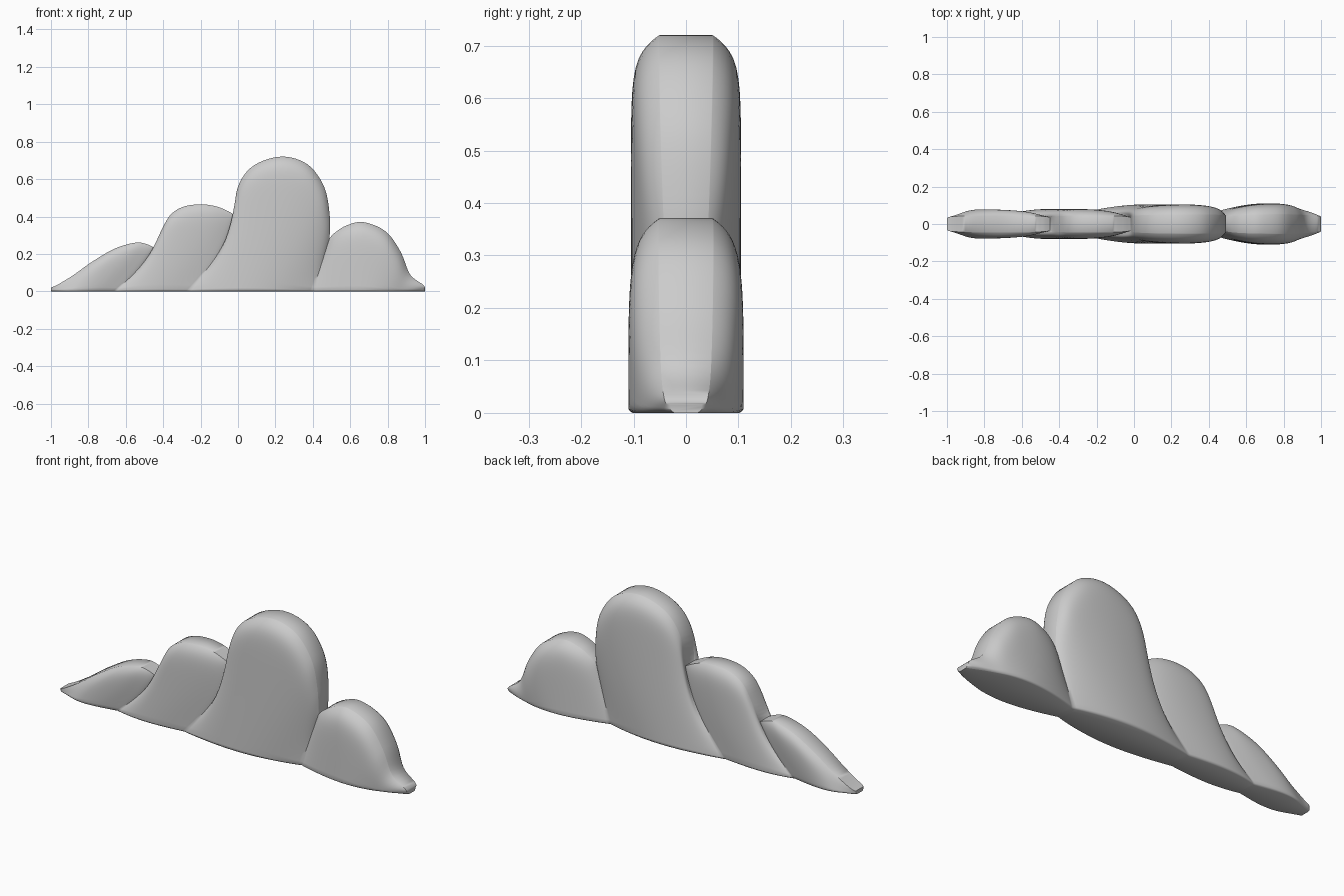
import bpy, bmesh
from math import sin, pi, exp
from mathutils import Vector

cube = bpy.data.objects.get("Cube")
if cube:
    bpy.data.objects.remove(cube)

grey = bpy.data.materials.new("soft grey")
grey.use_nodes = True
colour = (0.6, 0.6, 0.6, 1)
grey.diffuse_color = colour
grey.node_tree.nodes["Principled BSDF"].inputs["Base Color"].default_value = colour

# Creases between puffs: base x, half width at base, half width at top, sideways bend
creases = [(-1, .03, .03, 0), (-.66, .055, .035, .02), (-.27, .065, .035, .04),
           (.4, .055, .04, 0), (1, .03, .03, 0)]

# Puffs: greatest half width and rim outline, from one crease to the next
puffs = [
    (.078, [(-1, .02), (-.96, .038), (-.88, .087), (-.78, .158), (-.66, .228),
            (-.55, .26), (-.49, .253), (-.45, .235)]),
    (.08, [(-.45, .235), (-.41, .325), (-.36, .41), (-.29, .453), (-.2, .465),
           (-.12, .455), (-.06, .432), (-.02, .41)]),
    (.105, [(-.02, .41), (0, .56), (.08, .67), (.23, .72), (.37, .68),
            (.46, .56), (.49, .41), (.49, .285)]),
    (.11, [(.49, .285), (.52, .315), (.58, .352), (.67, .37), (.79, .32),
           (.87, .21), (.92, .09), (.99, .035), (1, .015)]),
]
COLUMNS = 40
ROWS = [0, .012, .025] + [1 - (1 - (i + 1) / 24) ** 2 for i in range(24)]


def lerp(a, b, t):
    return a + (b - a) * t


def along(points, u):
    """Smooth curve through the points."""
    s = u * (len(points) - 1)
    i = min(int(s), len(points) - 2)
    t = s - i
    p = [Vector(points[max(0, min(k, len(points) - 1))]) for k in range(i - 1, i + 3)]
    return p[1] + .5 * t * (p[2] - p[0] + t * (2 * p[0] - 5 * p[1] + 4 * p[2] - p[3]
                            + t * (3 * (p[1] - p[2]) + p[3] - p[0])))


def section(bm, puff, left, right, u):
    """Closed ring across the cloud: up the front, down the back."""
    widest, rim_line = puff
    base_x, low, high, bend = (lerp(a, b, u) for a, b in zip(left, right))
    top = along(rim_line, u)
    length = (top - Vector((base_x, 0))).length
    front, back = [], []
    for v in ROWS:
        x = lerp(base_x, top.x, v) + bend * sin(pi * v)
        z = top.y * v
        crease = lerp(low, high, v)
        full = lerp(crease, widest, max(0, sin(pi * u)) ** .9)
        rim = min(full, .03 + .2 * full)
        w = lerp(rim, full, 1 - exp(-(1 - v) * length / .035))
        w -= .008 * max(0, 1 - z / .009) ** 2
        front.append(bm.verts.new((x, -w, z)))
        back.append(bm.verts.new((x, w, z)))
    return front + back[::-1]


# Cloud body lofted through all the sections
bm = bmesh.new()
rings = []
for n, puff in enumerate(puffs):
    for i in range(0 if n == 0 else 1, COLUMNS + 1):
        rings.append(section(bm, puff, creases[n], creases[n + 1], i / COLUMNS))
for a, b in zip(rings, rings[1:]):
    for k in range(len(a)):
        j = (k + 1) % len(a)
        bm.faces.new((a[k], b[k], b[j], a[j]))
bm.faces.new(rings[0])
bm.faces.new(rings[-1][::-1])
bmesh.ops.recalc_face_normals(bm, faces=bm.faces)
mesh = bpy.data.meshes.new("cloud_body")
bm.to_mesh(mesh)
bm.free()
mesh.materials.append(grey)
cloud = bpy.data.objects.new("cloud_body", mesh)
bpy.context.collection.objects.link(cloud)
bpy.context.view_layer.objects.active = cloud
cloud.select_set(True)
bpy.ops.object.shade_smooth_by_angle(angle=.9)
